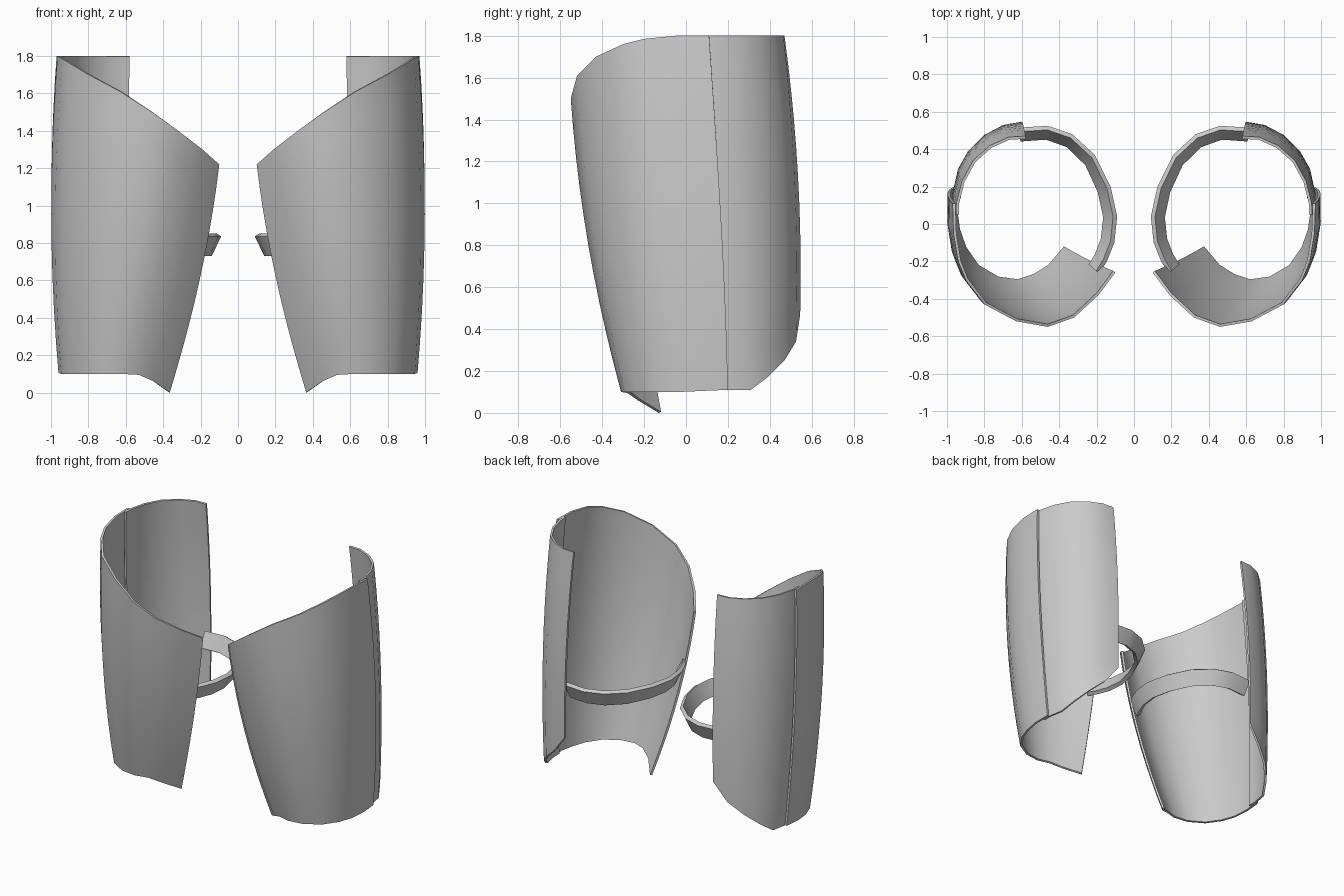
import bpy
import bmesh
import math
from mathutils import Vector

cube = bpy.data.objects.get("Cube")
if cube:
    bpy.data.objects.remove(cube, do_unlink=True)

ROWS = 10
LEG_AXIS = Vector((0.53, 0.02, 0))

grey = bpy.data.materials.new("plain grey")
grey.use_nodes = True
colour = (0.6, 0.6, 0.6, 1)
grey.diffuse_color = colour
grey.node_tree.nodes["Principled BSDF"].inputs["Base Color"].default_value = colour


def radial(point):
    """Horizontal direction from the leg axis to a point."""
    direction = point - LEG_AXIS
    direction.z = 0
    return direction.normalized()


def finish(bm, name, thickness=0):
    """Turn a left-leg part into an object, thicken, mirror and shade it."""
    mesh = bpy.data.meshes.new(name)
    bm.to_mesh(mesh)
    bm.free()
    mesh.materials.append(grey)
    obj = bpy.data.objects.new(name, mesh)
    bpy.context.collection.objects.link(obj)
    bpy.ops.object.select_all(action="DESELECT")
    obj.select_set(True)
    bpy.context.view_layer.objects.active = obj
    if thickness:
        solid = obj.modifiers.new("thickness", "SOLIDIFY")
        solid.thickness = thickness
        solid.offset = -1
        bpy.ops.object.modifier_apply(modifier=solid.name)
    mirror = obj.modifiers.new("other leg", "MIRROR")
    mirror.use_mirror_merge = False
    bpy.ops.object.modifier_apply(modifier=mirror.name)
    bpy.ops.object.shade_smooth_by_angle(angle=math.radians(45))
    return obj


def curved_plate(name, top, bottom, bulge):
    """Loft from a top edge to a bottom edge, swelling outwards between them."""
    bm = bmesh.new()
    grid = []
    for r in range(ROWS + 1):
        v = r / ROWS
        row = []
        for a, b in zip(top, bottom):
            p = Vector(a).lerp(Vector(b), v)
            p += radial(p) * bulge * 4 * v * (1 - v)
            row.append(bm.verts.new(p))
        grid.append(row)
    for upper, lower in zip(grid, grid[1:]):
        for c in range(len(upper) - 1):
            bm.faces.new((upper[c], upper[c + 1], lower[c + 1], lower[c]))
    return finish(bm, name, 0.015)


# Front plates: slanted top edge, pointed lower inner corner
front_top = [(0.97, 0.11, 1.8), (0.965, -0.05, 1.8), (0.94, -0.2, 1.785),
             (0.9, -0.3, 1.76), (0.8, -0.43, 1.7), (0.63, -0.52, 1.61),
             (0.46, -0.55, 1.5), (0.32, -0.5, 1.4), (0.19, -0.38, 1.3),
             (0.1, -0.26, 1.22)]
front_bottom = [(0.955, 0.2, 0.11), (0.96, 0.08, 0.105), (0.945, -0.03, 0.1),
                (0.91, -0.13, 0.1), (0.84, -0.23, 0.1), (0.73, -0.295, 0.1),
                (0.62, -0.31, 0.1), (0.53, -0.28, 0.095), (0.45, -0.23, 0.06),
                (0.365, -0.13, 0)]
curved_plate("front_thigh_plates", front_top, front_bottom, 0.036)

# Back plates: level top, rising lower edge, tucked under the front plates
back_top = [(x, y, 1.8) for x, y in (
    (0.58, 0.47), (0.67, 0.465), (0.77, 0.42), (0.86, 0.34),
    (0.92, 0.23), (0.95, 0.11), (0.952, 0.05))]
back_bottom = [(0.6, 0.545, 0.47), (0.7, 0.525, 0.34), (0.8, 0.47, 0.25),
               (0.875, 0.39, 0.17), (0.92, 0.31, 0.11), (0.94, 0.2, 0.11),
               (0.94, 0.14, 0.11)]
curved_plate("back_thigh_plates", back_top, back_bottom, 0.027)

# Inner straps: a tilted band joining the back plate to the front plate
strap_path = [(0.62, 0.515), (0.46, 0.525), (0.33, 0.48), (0.21, 0.37),
              (0.125, 0.2), (0.09, 0.04), (0.105, -0.1), (0.145, -0.2),
              (0.185, -0.265)]
strap_section = [(0, 0.835), (0.022, 0.85), (0.075, 0.745), (0.05, 0.73)]
bm = bmesh.new()
rings = []
for x, y in strap_path:
    p = Vector((x, y, 0))
    inward = -radial(p)
    rings.append([bm.verts.new(p + inward * inset + Vector((0, 0, z)))
                  for inset, z in strap_section])
for a, b in zip(rings, rings[1:]):
    for i in range(4):
        j = (i + 1) % 4
        bm.faces.new((a[i], a[j], b[j], b[i]))
bm.faces.new(rings[0])
bm.faces.new(rings[-1])
bmesh.ops.recalc_face_normals(bm, faces=bm.faces)
finish(bm, "inner_straps")
